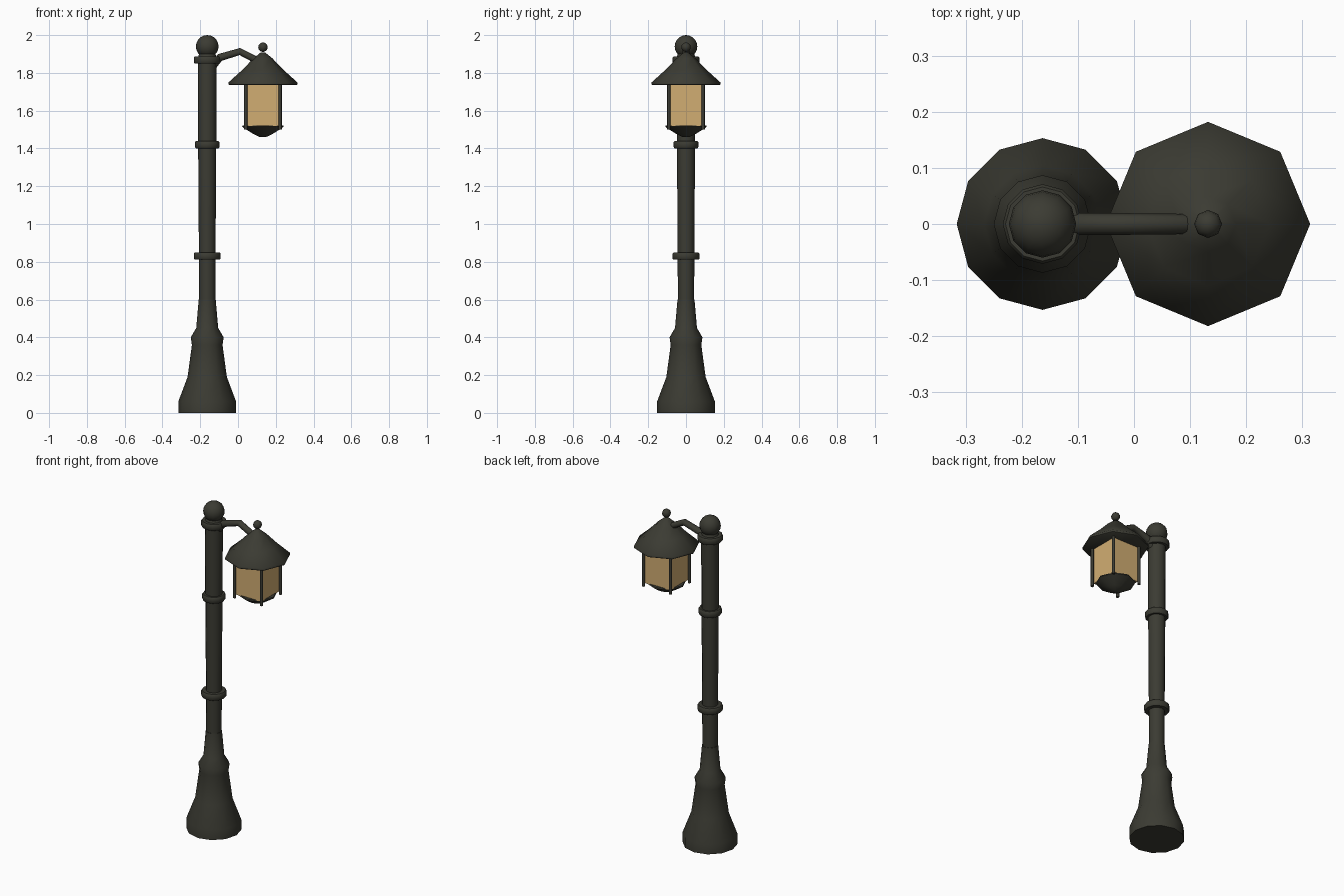
import bpy, bmesh, math
from mathutils import Vector

if "Cube" in bpy.data.objects:
    bpy.data.objects.remove(bpy.data.objects["Cube"])

POLE_X, LAMP_X = -0.163, 0.132


def material(name, colour):
    m = bpy.data.materials.new(name)
    m.diffuse_color = (*colour, 1)
    m.use_nodes = True
    m.node_tree.nodes["Principled BSDF"].inputs["Base Color"].default_value = m.diffuse_color
    return m


iron = material("dark iron", (0.044, 0.044, 0.033))
amber = material("amber glass", (0.64, 0.42, 0.17))


def finish(name, bm, mat, angle=40):
    bmesh.ops.recalc_face_normals(bm, faces=bm.faces)
    me = bpy.data.meshes.new(name)
    bm.to_mesh(me)
    bm.free()
    ob = bpy.data.objects.new(name, me)
    bpy.context.collection.objects.link(ob)
    me.materials.append(mat)
    bpy.ops.object.select_all(action='DESELECT')
    ob.select_set(True)
    bpy.context.view_layer.objects.active = ob
    bpy.ops.object.shade_smooth_by_angle(angle=math.radians(angle))
    return ob


def skin(bm, rings):
    """Bridge successive rings of vertices and cap both ends."""
    n = len(rings[0])
    for a, b in zip(rings, rings[1:]):
        for i in range(n):
            j = (i + 1) % n
            bm.faces.new((a[i], a[j], b[j], b[i]))
    bm.faces.new(rings[0][::-1])
    bm.faces.new(rings[-1])


def turned(name, x, profile, sides, mat=iron, y=0, angle=40):
    """Turn a list of (radius, height) points around a vertical axis."""
    bm = bmesh.new()
    rings = []
    for r, z in profile:
        rings.append([bm.verts.new((x + r * math.cos(t), y + r * math.sin(t), z))
                      for t in (2 * math.pi * i / sides for i in range(sides))])
    skin(bm, rings)
    return finish(name, bm, mat, angle)


def ball(name, x, z, r, sides, rings):
    bm = bmesh.new()
    bmesh.ops.create_uvsphere(bm, u_segments=sides, v_segments=rings, radius=r)
    bmesh.ops.translate(bm, verts=bm.verts, vec=(x, 0, z))
    return finish(name, bm, iron, 60)


# Flared base and shaft
turned("base", POLE_X, [(0.153, 0), (0.153, 0.06), (0.104, 0.19), (0.081, 0.36),
                        (0.087, 0.40), (0.058, 0.45), (0.045, 0.6)], 12)
turned("shaft", POLE_X, [(0.043, 0.58), (0.045, 1.0), (0.048, 1.42), (0.05, 1.86)], 12)

# Collars around the shaft
for name, z, r in (("lower_collar", 0.83, 0.071), ("middle_collar", 1.42, 0.065),
                   ("top_collar", 1.868, 0.071)):
    turned(name, POLE_X, [(r - 0.005, z - 0.019), (r, z - 0.013),
                          (r, z + 0.013), (r - 0.005, z + 0.019)], 12)
turned("ball_neck", POLE_X, [(0.05, 1.88), (0.04, 1.91)], 12)
ball("pole_ball", POLE_X, 1.94, 0.06, 12, 10)

# Bent arm, swept along a path in the xz plane
path = [Vector(p) for p in ((-0.135, 0, 1.835), (-0.095, 0, 1.882),
                            (0.01, 0, 1.913), (0.1, 0, 1.866))]
bm = bmesh.new()
rings = []
for i, p in enumerate(path):
    t = (path[min(i + 1, 3)] - path[max(i - 1, 0)]).normalized()
    side, up = Vector((0, 1, 0)), t.cross(Vector((0, 1, 0)))
    r = 0.021 - 0.001 * i
    rings.append([bm.verts.new(p + r * (math.cos(a) * side + math.sin(a) * up))
                  for a in (math.pi * k / 4 for k in range(8))])
skin(bm, rings)
finish("arm", bm, iron, 50)

# Eight-sided roof and finial
turned("lamp_roof", LAMP_X, [(0.178, 1.735), (0.182, 1.738), (0.182, 1.75),
                             (0.11, 1.815), (0.05, 1.877), (0.012, 1.908)], 8, angle=50)
ball("finial", LAMP_X, 1.936, 0.025, 8, 8)

# Square glass with a post at each corner
bm = bmesh.new()
bmesh.ops.create_cube(bm, size=1)
for v in bm.verts:
    v.co = (LAMP_X + v.co.x * 0.172, v.co.y * 0.172, 1.628 + v.co.z * 0.22)
finish("lamp_glass", bm, amber)
for sx in (-1, 1):
    for sy in (-1, 1):
        turned("lamp_post", LAMP_X + sx * 0.091, [(0.009, 1.5), (0.009, 1.738)],
               8, y=sy * 0.091, angle=60)

# Dish under the glass
turned("lamp_dish", LAMP_X, [(0.108, 1.522), (0.11, 1.515), (0.085, 1.498),
                             (0.05, 1.476), (0.018, 1.461)], 8)
